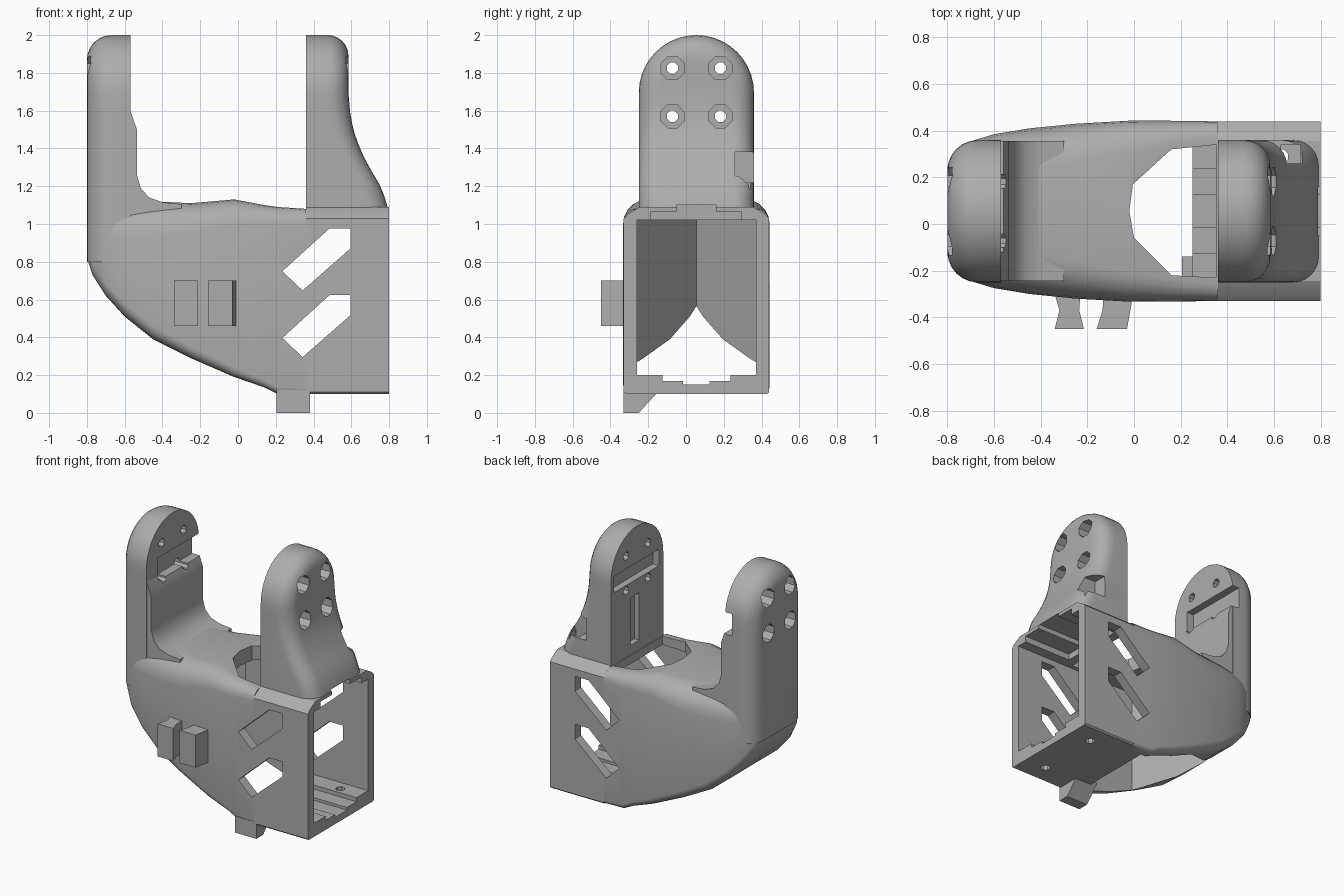
import bpy, bmesh, math

cube = bpy.data.objects.get("Cube")
if cube:
    bpy.data.objects.remove(cube)

MID = 0.055  # y of the symmetry plane

grey = bpy.data.materials.new("plain grey")
grey.use_nodes = True
colour = (0.42, 0.42, 0.42, 1)
grey.diffuse_color = colour
grey.node_tree.nodes["Principled BSDF"].inputs["Base Color"].default_value = colour


def finish(name, bm):
    bmesh.ops.recalc_face_normals(bm, faces=bm.faces)
    mesh = bpy.data.meshes.new(name)
    bm.to_mesh(mesh)
    bm.free()
    mesh.materials.append(grey)
    ob = bpy.data.objects.new(name, mesh)
    bpy.context.collection.objects.link(ob)
    return ob


def skin(bm, rings):
    """Join consecutive closed rings with quads."""
    for a, b in zip(rings, rings[1:]):
        for i in range(len(a)):
            j = (i + 1) % len(a)
            bm.faces.new((a[i], a[j], b[j], b[i]))


def prism(name, pts, axis, lo, hi):
    """Extrude a 2D outline along an axis."""
    place = {"X": lambda p, t: (t, p[0], p[1]),
             "Y": lambda p, t: (p[0], t, p[1]),
             "Z": lambda p, t: (p[0], p[1], t)}[axis]
    bm = bmesh.new()
    rings = [[bm.verts.new(place(p, t)) for p in pts] for t in (lo, hi)]
    skin(bm, rings)
    for r in rings:
        bm.faces.new(r)
    return finish(name, bm)


def block(name, x, y, z):
    return prism(name, [(x[0], y[0]), (x[1], y[0]), (x[1], y[1]), (x[0], y[1])], "Z", *z)


def circle(u, v, r, n=8):
    return [(u + r * math.cos(math.tau * (i + .5) / n),
             v + r * math.sin(math.tau * (i + .5) / n)) for i in range(n)]


def interp(table, t):
    for (a, u), (b, v) in zip(table, table[1:]):
        if t <= b:
            return u + (v - u) * max(0, t - a) / (b - a)
    return table[-1][1]


def cut(ob, cutters):
    bpy.context.view_layer.objects.active = ob
    for c in cutters:
        m = ob.modifiers.new("cut", "BOOLEAN")
        m.operation, m.solver, m.object = "DIFFERENCE", "EXACT", c
        bpy.ops.object.modifier_apply(modifier=m.name)


# Hollow body: rounded sections lofted along x
def section(bm, x, bottom, top, half, r):
    ring = []
    for k, (sy, sz) in enumerate([(1, 1), (-1, 1), (-1, -1), (1, -1)]):
        rad = r if sz > 0 else r * 0.4
        for i in range(6):
            a = math.pi / 2 * (k + i / 5)
            ring.append(bm.verts.new((
                x, MID + sy * (half - rad) + rad * math.cos(a),
                (top if sz > 0 else bottom) - sz * rad + rad * math.sin(a))))
    return ring


bm = bmesh.new()
rows = [(-.80, .82, 1.08, .19, .12), (-.77, .73, 1.10, .25, .15), (-.70, .62, 1.11, .30, .17),
        (-.60, .51, 1.12, .33, .18), (-.45, .39, 1.12, .355, .18), (-.25, .29, 1.11, .375, .16),
        (-.02, .19, 1.13, .388, .13), (.14, .135, 1.10, .388, .10), (.21, .10, 1.09, .387, .09),
        (.36, .10, 1.08, .385, .07)]
rings = [section(bm, *r) for r in rows]
skin(bm, rings)
bm.faces.new(rings[0])
bm.faces.new(rings[-1])
body = finish("body_shell", bm)

# Square housing at the open end
half = [(.375, .10), (.385, .11), (.385, 1.03), (.36, 1.055), (.30, 1.09)]
outline = [(MID + y, z) for y, z in half] + [(MID - y, z) for y, z in reversed(half)]
housing = prism("square_housing", outline, "X", .36, .80)


# Upright arm: arched outline, flat inside, filleted outside
def arm(name, inner, outer, base, fillet):
    bm = bmesh.new()
    radius, spring, steps = .305, 1.695, 10
    heights = [base + (spring - base) * i / 12 for i in range(12)]
    layers = [(0, None)] + [(fillet * (1 - math.cos(a)), fillet * (1 - math.sin(a)))
                            for a in (math.pi / 2 * i / 6 for i in range(7))]
    rings = []
    for inset, drop in layers:
        R = radius - inset
        side = [(R, z) for z in heights]
        side += [(R * math.cos(a), spring + R * math.sin(a))
                 for a in (math.pi / 2 * i / steps for i in range(steps))]
        pts = side + [(0, spring + R)] + [(-y, z) for y, z in reversed(side)]
        ring = []
        for y, z in pts:
            s = 1 if outer(z) > inner else -1
            x = inner if drop is None else outer(z) - s * drop
            ring.append(bm.verts.new((x, MID + y, z)))
        rings.append(ring)
    skin(bm, rings)
    bm.faces.new(rings[0])
    last, n = rings[-1], len(rings[-1])
    for i in range(n // 2 - 1):
        bm.faces.new((last[i], last[i + 1], last[n - 2 - i], last[n - 1 - i]))
    bm.faces.new((last[n // 2 - 1], last[n // 2], last[n // 2 + 1]))
    return finish(name, bm)


flare = [(1.05, .80), (1.12, .785), (1.2, .755), (1.3, .695), (1.4, .645),
         (1.5, .61), (1.6, .592), (1.7, .585), (2, .585)]
left_arm = arm("flared_arm", .36, lambda z: interp(flare, z), 1.05, .11)
right_arm = arm("straight_arm", -.57, lambda z: -.80, .80, .13)

# Raised inner pad curving into the body top
pad = prism("arm_inner_pad",
            [(-.60, 1.03), (-.60, 1.6), (-.57, 1.6), (-.535, 1.5), (-.535, 1.26), (-.515, 1.19),
             (-.47, 1.14), (-.40, 1.115), (-.30, 1.105), (-.30, 1.03)], "Y", MID - .30, MID + .30)

# Interior cavity, open below, with pointed far end
cavity = prism("cavity_cutter", [(.25, MID - .315), (.25, MID + .315), (-.2, MID + .315),
                                 (-.65, MID), (-.2, MID - .315)], "Z", -.2, 1.02)
bay = block("bay_cutter", (.2, .9), (MID - .315, MID + .315), (.2, 1.02))

# Stepped rail grooves in floor and ceiling
floor_grooves = [block("groove_cutter", (.1, .9), (MID - w, MID + w), (z, .5))
                 for w, z in ((.18, .17), (.07, .15))]
roof_grooves = [block("groove_cutter", (.42, .9), (MID - w, MID + w), (.8, z))
                for w, z in ((.24, 1.065), (.105, 1.1))]

# Slanted side windows and roof opening
windows = [prism("window_cutter", [(.235, .75 - d), (.342, .648 - d), (.595, .87 - d),
                                   (.595, .977 - d), (.485, .977 - d)], "Y", -.7, .7)
           for d in (0, .353)]
roof_hole = prism("roof_cutter", [(-.02, .055), (-.005, .17), (.16, .32), (.352, .34), (.352, -.23),
                                  (.16, -.22), (0, -.06)], "Z", .9, 1.4)
floor_holes = [prism("floor_hole_cutter", circle(.63, MID + s * .235, .032), "Z", 0, .4)
               for s in (-1, 1)]

# Counterbored screw holes
spots = [(MID + s * .127, z) for s in (-1, 1) for z in (1.57, 1.825)]
screws = [prism("screw_cutter", circle(y, z, .032), "X", -1, 1) for y, z in spots]
bores = [prism("bore_cutter", circle(y, z, .066), "X", lo, hi)
         for y, z in spots for lo, hi in ((-.95, -.69), (.46, .95))]

# Recesses in the arm faces and the edge notch
left_slot = block("slot_cutter", (.3, .41), (-.2, .32), (1.61, 1.73))
left_channel = block("channel_cutter", (.3, .40), (.03, .13), (1.15, 1.5))
right_slot = block("slot_cutter", (-.625, -.4), (-.12, .5), (1.57, 1.73))
notch = block("notch_cutter", (.56, .72), (.26, .5), (1.22, 1.38))
notch_well = block("notch_cutter", (.63, .715), (.26, .34), (.95, 1.3))

cut(body, [cavity, bay, roof_hole] + floor_grooves + windows)
cut(housing, [bay, notch_well] + floor_grooves + roof_grooves + windows + floor_holes)
cut(left_arm, screws + bores + roof_grooves + [left_slot, left_channel, notch, notch_well])
cut(right_arm, screws + bores + [right_slot, cavity])
cut(pad, [right_slot] + screws)

for ob in list(bpy.data.objects):
    if "_cutter" in ob.name:
        bpy.data.objects.remove(ob)

# Side clips and the foot tab
clip_outer = prism("clip_outer", [(-.34, -.45), (-.215, -.45), (-.235, -.37), (-.23, -.30),
                                  (-.34, -.30), (-.32, -.37)], "Z", .46, .70)
clip_inner = prism("clip_inner", [(-.16, -.45), (-.03, -.45), (-.01, -.34), (-.02, -.30),
                                  (-.13, -.30), (-.135, -.37)], "Z", .46, .70)
foot = prism("foot_tab", [(-.33, 0), (-.25, 0), (-.14, .12), (-.33, .12)], "X", .205, .38)

# Smooth the curved parts, keep crisp edges
for ob in (body, housing, left_arm, right_arm, pad):
    bpy.ops.object.select_all(action="DESELECT")
    ob.select_set(True)
    bpy.context.view_layer.objects.active = ob
    bpy.ops.object.shade_smooth_by_angle(angle=math.radians(30))
